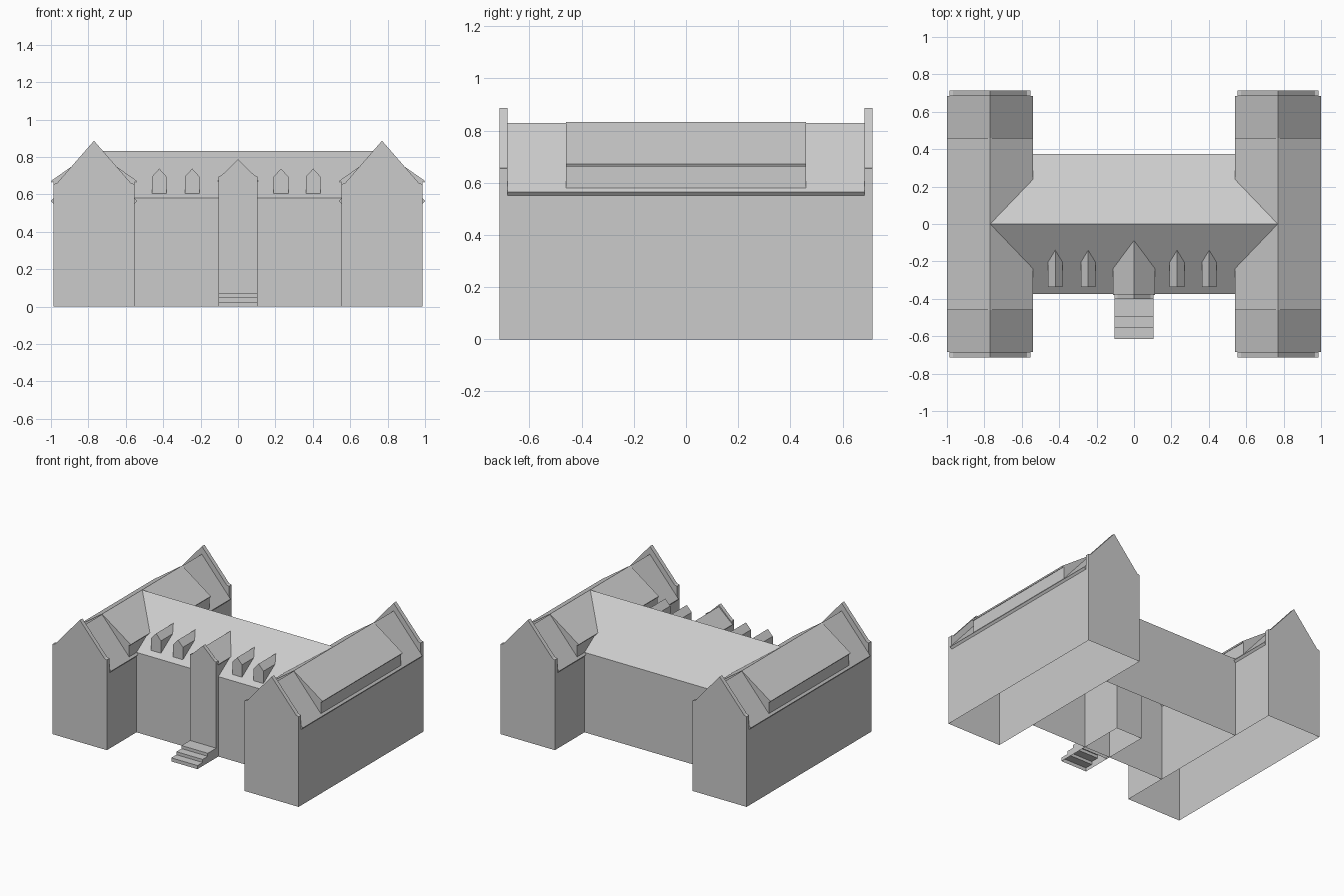
import bpy, bmesh

if "Cube" in bpy.data.objects:
    bpy.data.objects.remove(bpy.data.objects["Cube"])


def finish(name, bm):
    bmesh.ops.recalc_face_normals(bm, faces=bm.faces[:])
    mesh = bpy.data.meshes.new(name)
    bm.to_mesh(mesh)
    bm.free()
    ob = bpy.data.objects.new(name, mesh)
    bpy.context.collection.objects.link(ob)
    return ob


def prism(name, prof, a, b, axis='y', cx=0.0, closed=True, caps=True):
    """Extrude a profile from a to b along y (profile x,z) or x (profile y,z)."""
    bm = bmesh.new()

    def ring(t):
        return [bm.verts.new((p + cx, t, z) if axis == 'y' else (t, p, z)) for p, z in prof]
    r0, r1 = ring(a), ring(b)
    n = len(prof)
    for i in range(n if closed else n - 1):
        j = (i + 1) % n
        bm.faces.new((r0[i], r0[j], r1[j], r1[i]))
    if caps:
        bm.faces.new(r0)
        bm.faces.new(r1)
    return finish(name, bm)


def sym(half):
    """Mirror a half profile that starts on the centre line at the top."""
    return half[::-1] + [(-x, z) for x, z in half if x != 0]


def chevron(top, under):
    """Closed roof section: outer line from the ridge, then underside back to the centre."""
    half = top + under
    return half + [(-x, z) for x, z in half[::-1] if x != 0]


WX, HW, WY = 0.77, 0.2175, 0.715     # wing centre, half width, half length
IN = WX - HW                         # inner wall of the wings

for side, s in (("left", -1), ("right", 1)):
    c = s * WX
    # wing walls, open underneath
    bm = bmesh.new()
    loop = [(c - HW, -WY), (c + HW, -WY), (c + HW, WY), (c - HW, WY)]
    lo = [bm.verts.new((x, y, 0)) for x, y in loop]
    hi = [bm.verts.new((x, y, 0.57)) for x, y in loop]
    for i in range(4):
        j = (i + 1) % 4
        bm.faces.new((lo[i], lo[j], hi[j], hi[i]))
    finish(side + "_wing_walls", bm)

    # steep roof with low eaves, seen at both ends
    prism(side + "_wing_end_roof",
          chevron([(0, 0.83), (0.23, 0.565)], [(0.217, 0.55), (0, 0.80)]),
          -0.685, 0.685, cx=c)
    # shallower roof and raised walls along the middle
    prism(side + "_wing_middle_roof",
          chevron([(0, 0.833), (0.23, 0.672)],
                  [(0.225, 0.663), (HW, 0.668), (HW, 0.56), (0, 0.815)]),
          -0.46, 0.46, cx=c)
    # gable parapets
    for end, e in (("front", -1), ("back", 1)):
        prism(f"{side}_{end}_gable",
              sym([(0, 0.887), (0.198, 0.66), (HW, 0.655), (HW, 0.57)]),
              e * 0.685, e * WY, cx=c)

# centre block walls, front and back
for nm, y in (("front", -0.375), ("back", 0.375)):
    prism("main_" + nm + "_wall", [(y, 0), (y, 0.58)], -IN, IN,
          axis='x', closed=False, caps=False)

# centre roof, cut to valleys against the wings
bm = bmesh.new()
for s in (-1, 1):
    bm.faces.new([bm.verts.new(p) for p in (
        (-WX, 0, 0.832), (-IN, s * 0.24, 0.671), (-IN, s * 0.375, 0.58),
        (IN, s * 0.375, 0.58), (IN, s * 0.24, 0.671), (WX, 0, 0.832))])
bmesh.ops.remove_doubles(bm, verts=bm.verts[:], dist=1e-4)
finish("main_roof", bm)

# entrance tower: body, roof and front gable
prism("entrance_tower", sym([(0, 0.765), (0.105, 0.67), (0.105, 0)]),
      -0.40, -0.05, closed=False)
prism("entrance_roof", chevron([(0, 0.773), (0.111, 0.673)], [(0.105, 0.665), (0, 0.757)]),
      -0.38, -0.06)
prism("entrance_gable", sym([(0, 0.787), (0.088, 0.702), (0.105, 0.695), (0.105, 0.6)]),
      -0.402, -0.375)

# entrance steps
prism("entrance_steps",
      [(-0.40, 0.07), (-0.497, 0.07), (-0.497, 0.048), (-0.556, 0.048),
       (-0.556, 0.026), (-0.615, 0.026), (-0.615, 0)],
      -0.105, 0.105, axis='x', closed=False, caps=False)
for nm, x in (("left", -0.105), ("right", 0.105)):
    bm = bmesh.new()
    bm.faces.new([bm.verts.new((x, y, z)) for y, z in (
        (-0.40, 0), (-0.40, 0.07), (-0.497, 0.07), (-0.497, 0.048), (-0.556, 0.048),
        (-0.556, 0.026), (-0.615, 0.026), (-0.615, 0))])
    finish("step_" + nm + "_side", bm)

# dormers
for i, x in enumerate((-0.421, -0.245, 0.23, 0.402)):
    prism(f"dormer_{i + 1}", sym([(0, 0.738), (0.039, 0.695), (0.039, 0.605)]),
          -0.338, -0.14, cx=x, closed=False, caps=False)
    bm = bmesh.new()
    bm.faces.new([bm.verts.new((x + p, -0.338, z)) for p, z in
                  sym([(0, 0.738), (0.039, 0.695), (0.039, 0.605)])])
    finish(f"dormer_{i + 1}_front", bm)
